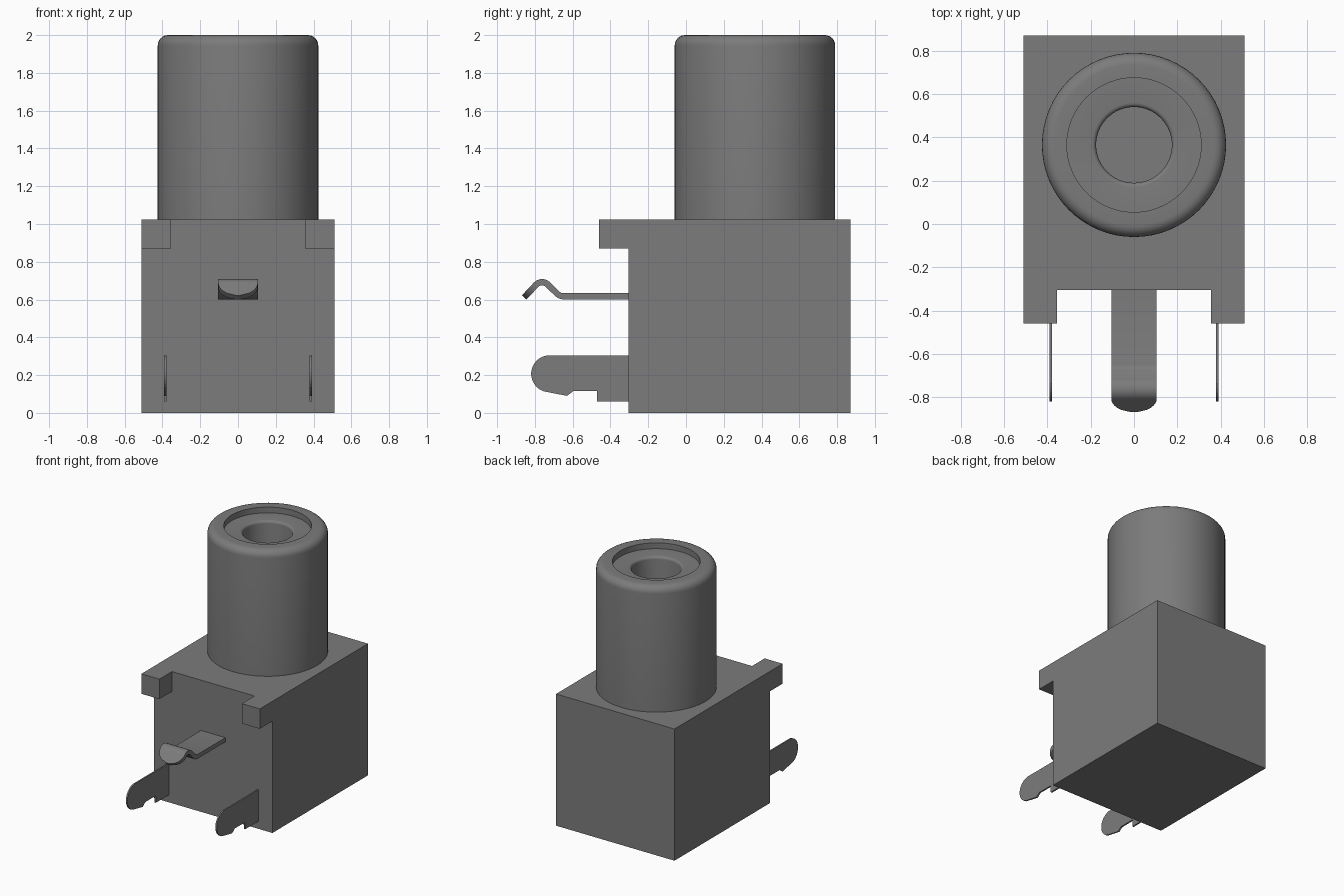
import bpy, bmesh, math
from mathutils import Vector

if "Cube" in bpy.data.objects:
    bpy.data.objects.remove(bpy.data.objects["Cube"], do_unlink=True)

GREY = (0.2, 0.2, 0.2, 1.0)
grey = bpy.data.materials.new("plain grey")
grey.use_nodes = True
grey.diffuse_color = GREY
grey.node_tree.nodes["Principled BSDF"].inputs["Base Color"].default_value = GREY


def finish(bm, name, smooth=False):
    bmesh.ops.recalc_face_normals(bm, faces=bm.faces)
    mesh = bpy.data.meshes.new(name)
    bm.to_mesh(mesh)
    bm.free()
    mesh.materials.append(grey)
    ob = bpy.data.objects.new(name, mesh)
    bpy.context.collection.objects.link(ob)
    if smooth:
        bpy.ops.object.select_all(action='DESELECT')
        ob.select_set(True)
        bpy.context.view_layer.objects.active = ob
        bpy.ops.object.shade_smooth_by_angle(angle=math.radians(35))
    return ob


def arc(cx, cy, r, a0, a1, n):
    """Points on an arc, angles in degrees."""
    angles = [math.radians(a0 + (a1 - a0) * i / n) for i in range(n + 1)]
    return [(cx + r * math.cos(a), cy + r * math.sin(a)) for a in angles]


# Housing: a block whose two upper front corners are pulled forward as tabs
W, FRONT, BACK, TOP = 0.51, -0.305, 0.87, 1.025
TAB_X, TAB_Z, TAB_LEN = 0.355, 0.87, 0.155
bm = bmesh.new()
bmesh.ops.create_cube(bm, size=1)
for v in bm.verts:
    v.co = (v.co.x * 2 * W, FRONT if v.co.y < 0 else BACK, TOP if v.co.z > 0 else 0)
for co, no in (((TAB_X, 0, 0), (1, 0, 0)), ((-TAB_X, 0, 0), (1, 0, 0)), ((0, 0, TAB_Z), (0, 0, 1))):
    bmesh.ops.bisect_plane(bm, geom=bm.verts[:] + bm.edges[:] + bm.faces[:], plane_co=co, plane_no=no)
corners = []
for f in bm.faces:
    c = f.calc_center_median()
    if abs(c.y - FRONT) < 1e-4 and abs(c.x) > TAB_X and c.z > TAB_Z:
        corners.append(f)
pulled = bmesh.ops.extrude_face_region(bm, geom=corners)["geom"]
bmesh.ops.translate(bm, vec=(0, -TAB_LEN, 0),
                    verts=[g for g in pulled if isinstance(g, bmesh.types.BMVert)])
bmesh.ops.delete(bm, geom=[f for f in corners if f.is_valid], context='FACES_ONLY')
bmesh.ops.recalc_face_normals(bm, faces=bm.faces)
bmesh.ops.dissolve_limit(bm, angle_limit=0.01, verts=bm.verts[:], edges=bm.edges[:])
finish(bm, "housing")

# Socket barrel: rounded rim, shallow recess and a central bore, turned about its axis
AXIS_Y = 0.365
profile = [(0, 1.01), (0.425, 1.01)]
profile += arc(0.37, 1.945, 0.055, 0, 90, 6)
profile += [(0.31, 2.0), (0.31, 1.955)]
profile += arc(0.195, 1.935, 0.02, 90, 180, 4)
profile += [(0.175, 1.04), (0, 1.04)]
bm = bmesh.new()
ring = [bm.verts.new((r, AXIS_Y, z)) for r, z in profile]
edges = [bm.edges.new(pair) for pair in zip(ring, ring[1:])]
bmesh.ops.spin(bm, geom=ring + edges, cent=(0, AXIS_Y, 0), axis=(0, 0, 1),
               angle=math.tau, steps=64, use_merge=True)
bmesh.ops.remove_doubles(bm, verts=bm.verts[:], dist=1e-5)
finish(bm, "socket_barrel", smooth=True)

# Side pins: thin blades with a rounded nose and a snap notch
blade = [(-0.295, 0.06), (-0.295, 0.305), (-0.735, 0.305)]
blade += arc(-0.722, 0.207, 0.098, 100, 250, 12)
blade += [(-0.63, 0.09), (-0.597, 0.115), (-0.47, 0.115), (-0.47, 0.06)]
for side, name in ((1, "left_pin"), (-1, "right_pin")):
    bm = bmesh.new()
    face = bm.faces.new([bm.verts.new((side * 0.385 - 0.006, y, z)) for y, z in blade])
    grown = bmesh.ops.extrude_face_region(bm, geom=[face])["geom"]
    bmesh.ops.translate(bm, vec=(0.012, 0, 0),
                        verts=[g for g in grown if isinstance(g, bmesh.types.BMVert)])
    finish(bm, name)

# Centre contact: a bent strip with a raised crest and a rounded tip
HALF_W, HALF_T, TIP_LEN = 0.105, 0.0165, 0.092
path = [(-0.295, 0.617), (-0.652, 0.617), (-0.668, 0.621), (-0.681, 0.63), (-0.731, 0.679)]
path += arc(-0.762, 0.648, 0.044, 45, 135, 8)
start, tip = Vector(path[-1]), Vector((-0.857, 0.611))
path += [tuple(start.lerp(tip, t)) for t in
         [1 - TIP_LEN / (tip - start).length * math.cos(math.radians(a)) for a in range(0, 91, 10)]]
pts = [Vector(p) for p in path]
bm = bmesh.new()
sections = []
for i, p in enumerate(pts):
    along = (pts[min(i + 1, len(pts) - 1)] - pts[max(i - 1, 0)]).normalized()
    off = Vector((along.y, -along.x)) * HALF_T
    left = (tip - p).length
    w = HALF_W
    if left < TIP_LEN:
        w = max(0.012, HALF_W * math.sqrt(1 - (1 - left / TIP_LEN) ** 2))
    sections.append([bm.verts.new((x, p.x + s * off.x, p.y + s * off.y))
                     for x, s in ((-w, 1), (w, 1), (w, -1), (-w, -1))])
for a, b in zip(sections, sections[1:]):
    for k in range(4):
        bm.faces.new((a[k], a[(k + 1) % 4], b[(k + 1) % 4], b[k]))
bm.faces.new(sections[0])
bm.faces.new(sections[-1])
finish(bm, "centre_contact", smooth=True)
